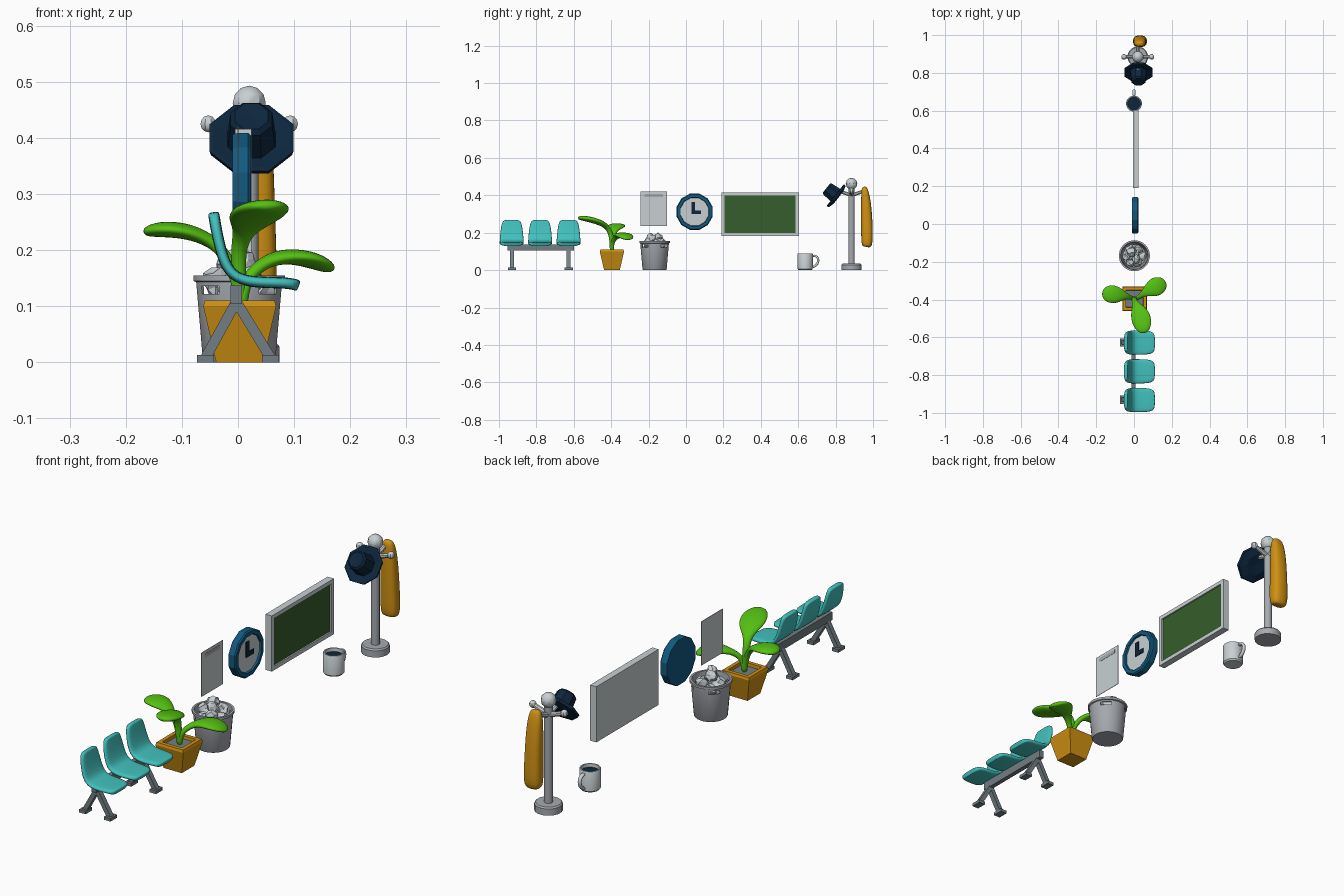
import bpy, bmesh, math, random
from mathutils import Vector, Matrix

if "Cube" in bpy.data.objects:
    bpy.data.objects.remove(bpy.data.objects["Cube"])

random.seed(4)


def mat(name, r, g, b):
    m = bpy.data.materials.new(name)
    m.diffuse_color = (r, g, b, 1)
    m.use_nodes = True
    m.node_tree.nodes["Principled BSDF"].inputs["Base Color"].default_value = m.diffuse_color
    return m


TEAL = mat("teal plastic", 0.055, 0.53, 0.51)
STEEL = mat("dark steel", 0.17, 0.21, 0.23)
ORANGE = mat("orange", 0.62, 0.28, 0.006)
LEAF = mat("leaf green", 0.09, 0.53, 0.006)
BOARD = mat("board green", 0.036, 0.11, 0.025)
BLUE = mat("clock blue", 0.006, 0.10, 0.21)
NAVY = mat("navy", 0.004, 0.019, 0.047)
PALE = mat("pale grey", 0.58, 0.63, 0.65)
GREY = mat("mid grey", 0.38, 0.40, 0.43)


def finish(bm, name, m, smooth=True, subsurf=0):
    bmesh.ops.remove_doubles(bm, verts=bm.verts, dist=1e-5)
    bmesh.ops.recalc_face_normals(bm, faces=bm.faces)
    me = bpy.data.meshes.new(name)
    bm.to_mesh(me)
    bm.free()
    me.materials.append(m)
    ob = bpy.data.objects.new(name, me)
    bpy.context.collection.objects.link(ob)
    if subsurf:
        ob.modifiers.new("subsurf", 'SUBSURF').levels = subsurf
        ob.modifiers["subsurf"].render_levels = subsurf
        me.polygons.foreach_set("use_smooth", [True] * len(me.polygons))
    elif smooth:
        bpy.ops.object.select_all(action='DESELECT')
        ob.select_set(True)
        bpy.context.view_layer.objects.active = ob
        bpy.ops.object.shade_smooth_by_angle(angle=math.radians(32))
    return ob


def box(name, lo, hi, m, rot=None):
    lo, hi = Vector(lo), Vector(hi)
    bm = bmesh.new()
    bmesh.ops.create_cube(bm, size=1)
    mx = Matrix.Translation((lo + hi) / 2) @ Matrix.Diagonal((*(hi - lo), 1))
    bmesh.ops.transform(bm, matrix=(rot or Matrix()) @ mx, verts=bm.verts)
    return finish(bm, name, m, False)


def skin(bm, rings, caps):
    n = len(rings[0])
    for a, b in zip(rings, rings[1:]):
        for j in range(n):
            bm.faces.new((a[j], a[(j + 1) % n], b[(j + 1) % n], b[j]))
    if caps:
        bm.faces.new(rings[0])
        bm.faces.new(rings[-1])


def lathe(name, profile, loc, m, n=24, axis=(0, 0, 1), smooth=True):
    """Turn (radius, height) points about an axis."""
    mx = Matrix.Translation(loc) @ Vector(axis).to_track_quat('Z', 'Y').to_matrix().to_4x4()
    bm = bmesh.new()
    rings = []
    for r, z in profile:
        rings.append([bm.verts.new(mx @ Vector((r * math.cos(a), r * math.sin(a), z)))
                      for a in [math.tau * (j + .5) / n for j in range(n)]])
    skin(bm, rings, False)
    return finish(bm, name, m, smooth)


def sweep(name, pts, side, m, n=8, power=1.0, subsurf=0):
    """Sweep an oval or rounded box along (x, y, z, half_width, half_height) points."""
    P = [Vector(p[:3]) for p in pts]
    bm = bmesh.new()
    rings = []
    rnd = lambda v: math.copysign(abs(v) ** power, v)
    for i, p in enumerate(pts):
        t = (P[min(i + 1, len(P) - 1)] - P[max(i - 1, 0)]).normalized()
        s = Vector(side)
        s = (s - t * s.dot(t)).normalized()
        u = t.cross(s)
        rings.append([bm.verts.new(P[i] + s * p[3] * rnd(math.cos(a)) + u * p[4] * rnd(math.sin(a)))
                      for a in [math.tau * (j + .5) / n for j in range(n)]])
    skin(bm, rings, True)
    return finish(bm, name, m, True, subsurf)


def ball(name, loc, r, m, n=10):
    prof = [(r * math.sin(k * math.pi / 6), -r * math.cos(k * math.pi / 6)) for k in range(7)]
    return lathe(name, prof, loc, m, n)


# Row of three seats on a beam with A-shaped legs
SEAT = [(-.044, .268, .035), (-.043, .262, .053), (-.035, .215, .062), (-.021, .167, .066),
        (.003, .146, .067), (.045, .142, .067), (.085, .142, .064), (.104, .138, .054), (.109, .136, .035)]
for y in (-.932, -.78, -.628):
    sweep("bench_seat", [(x, y, z, w, .0105) for x, z, w in SEAT], (0, 1, 0), TEAL, 8, .4, 2)
box("bench_beam", (-.013, -.955, .104), (.007, -.598, .138), STEEL)
for y in (-.93, -.627):
    for s in (-1, 1):
        sweep("bench_leg", [(-.003, y, .108, .015, .013), (s * .058, y, .008, .015, .013)],
              (0, 1, 0), STEEL, 4)
        box("bench_foot", (s * .058 - .015, y - .022, 0), (s * .058 + .015, y + .022, .013), STEEL)

# Potted plant
PX, PY, Q = .003, -.396, math.sqrt(2)
lathe("plant_pot", [(r * Q, z) for r, z in ((0, 0), (.042, 0), (.065, .1), (.062, .11), (.046, .11),
                                            (.044, .09), (0, .09))], (PX, PY, 0), ORANGE, 4, smooth=False)
box("soil", (PX - .045, PY - .045, .088), (PX + .045, PY + .045, .097), STEEL)
sweep("left_leaf", [(.005, PY, .09, .012, .012), (0, PY, .15, .012, .012), (-.025, -.387, .195, .012, .012),
                    (-.048, -.38, .217, .022, .013), (-.09, -.374, .235, .053, .016),
                    (-.14, -.369, .238, .053, .016), (-.17, -.366, .232, .022, .009)],
      (.1, 1, 0), LEAF, 8, 1, 2)
sweep("right_leaf", [(.006, PY, .09, .012, .012), (.01, PY, .14, .012, .012), (.03, -.385, .165, .012, .012),
                     (.058, -.362, .185, .022, .013), (.1, -.34, .19, .056, .016),
                     (.14, -.32, .18, .053, .016), (.169, -.306, .164, .022, .009)],
      (-.45, 1, 0), LEAF, 8, 1, 2)
sweep("front_leaf", [(.005, PY, .09, .013, .013), (.002, PY, .15, .014, .014), (0, -.402, .2, .015, .015),
                     (.01, -.425, .235, .02, .015), (.025, -.46, .255, .05, .017), (.04, -.508, .27, .06, .017),
                     (.05, -.552, .278, .046, .015), (.055, -.578, .28, .02, .009)],
      (1, .3, 0), LEAF, 8, 1, 2)

# Waste bin with four grip slots, filled with crumpled paper
BY = -.168
waste_bin = lathe("waste_bin", [(0, 0), (.062, 0), (.065, .004), (.077, .143), (.082, .145), (.082, .155),
                                (.073, .155), (.06, .012), (0, .012)], (.002, BY, 0), GREY, 28)
for k in range(4):
    rot = Matrix.Translation((.002, BY, 0)) @ Matrix.Rotation(math.pi / 4 + k * math.pi / 2, 4, 'Z')
    cutter = box("slot_cutter", (.055, -.022, .122), (.1, .022, .136), GREY, rot)
    bpy.context.view_layer.objects.active = waste_bin
    mod = waste_bin.modifiers.new("slot", 'BOOLEAN')
    mod.operation, mod.object, mod.solver = 'DIFFERENCE', cutter, 'EXACT'
    bpy.ops.object.modifier_apply(modifier="slot")
    bpy.data.objects.remove(cutter)


def paper(x, y, z, r):
    bm = bmesh.new()
    bmesh.ops.create_icosphere(bm, subdivisions=2, radius=r)
    for v in bm.verts:
        v.co *= random.uniform(.75, 1.15)
    bmesh.ops.translate(bm, verts=bm.verts, vec=(x, y, z))
    finish(bm, "crumpled_paper", PALE, False)


for k in range(6):
    a = k * math.tau / 6
    paper(.002 + .038 * math.cos(a), BY + .038 * math.sin(a), .125 + .018 * (k % 2), .027)
paper(.002, BY, .14, .03)
paper(.012, BY - .018, .172, .024)
paper(-.012, BY + .018, .175, .025)

# Notice sheet
box("notice_sheet", (-.001, -.243, .235), (.001, -.102, .42), PALE)
box("notice_strip", (.001, -.222, .392), (.002, -.122, .408), GREY)

# Wall clock
CY, CZ = .046, .312
lathe("clock_rim", [(0, -.01), (.098, -.01), (.1, 0), (.1, .018), (.095, .023), (.079, .023), (.077, .012),
                    (0, .012)], (0, CY, CZ), BLUE, 12, (1, 0, 0), False)
lathe("clock_face", [(0, .012), (.077, .012), (.077, .015), (0, .015)], (0, CY, CZ), PALE, 12, (1, 0, 0), False)
box("minute_hand", (.014, CY - .017, CZ - .012), (.019, CY + .003, CZ + .052), NAVY)
box("hour_hand", (.014, CY + .003, CZ - .012), (.019, CY + .034, CZ + .007), NAVY)

# Chalkboard: frame bars around a recessed panel
Y0, Y1, Z0, Z1, F = .19, .603, .182, .416, .017
box("board_panel", (-.005, Y0 + F, Z0 + F), (.015, Y1 - F, Z1 - F), PALE)
box("board_surface", (.015, Y0 + F, Z0 + F), (.018, Y1 - F, Z1 - F), BOARD)
for z in (Z0, Z1 - F):
    box("board_frame_rail", (-.005, Y0, z), (.024, Y1, z + F), PALE)
for y in (Y0, Y1 - F):
    box("board_frame_post", (-.005, y, Z0 + F), (.024, y + F, Z1 - F), PALE)

# Mug
lathe("mug", [(0, 0), (.036, 0), (.041, .006), (.042, .084), (.04, .088), (.035, .088), (.034, .07), (0, .07)],
      (0, .637, 0), PALE, 20)
lathe("coffee", [(0, .069), (.034, .069), (.034, .074), (0, .074)], (0, .637, 0), NAVY, 20)
sweep("mug_handle", [(0, y, z, .009, .0075) for y, z in ((.674, .076), (.695, .077), (.708, .063), (.707, .042),
                                                         (.696, .024), (.674, .014))], (1, 0, 0), PALE, 8, 1, 1)

# Coat stand
SX, SY = .02, .885
lathe("stand_base", [(0, 0), (.055, 0), (.055, .028), (.05, .034), (0, .034)], (SX, SY, 0), GREY, 16)
lathe("stand_pole", [(0, .03), (.017, .03), (.017, .44), (0, .44)], (SX, SY, 0), GREY, 12)
ball("stand_knob", (SX, SY, .462), .031, PALE)
for dx, dy in ((1, 0), (-1, 0), (0, 1), (0, -1)):
    end = (SX + dx * .073, SY + dy * .073, .425)
    sweep("stand_arm", [(SX, SY, .4, .011, .011), (*end, .009, .009)], (-dy, dx, 0), PALE, 8)
    ball("arm_knob", end, .015, PALE, 8)

# Hat hanging from the front arm
lathe("hat", [(0, 0), (.045, -.004), (.078, .004), (.081, .016), (.074, .018), (.046, .012), (.04, .07),
              (.032, .078), (0, .074)], (.024, .812, .39), NAVY, 8, (0, -.78, .62), False)

# Coat hanging from the rear arm
sweep("coat", [(.03, .952, .447, .016, .010), (.03, .956, .43, .03, .02), (.03, .963, .36, .036, .029),
               (.031, .967, .25, .038, .033), (.032, .968, .16, .041, .034), (.032, .967, .127, .037, .027),
               (.032, .966, .123, .02, .015)], (1, 0, 0), ORANGE, 8, .7, 2)
